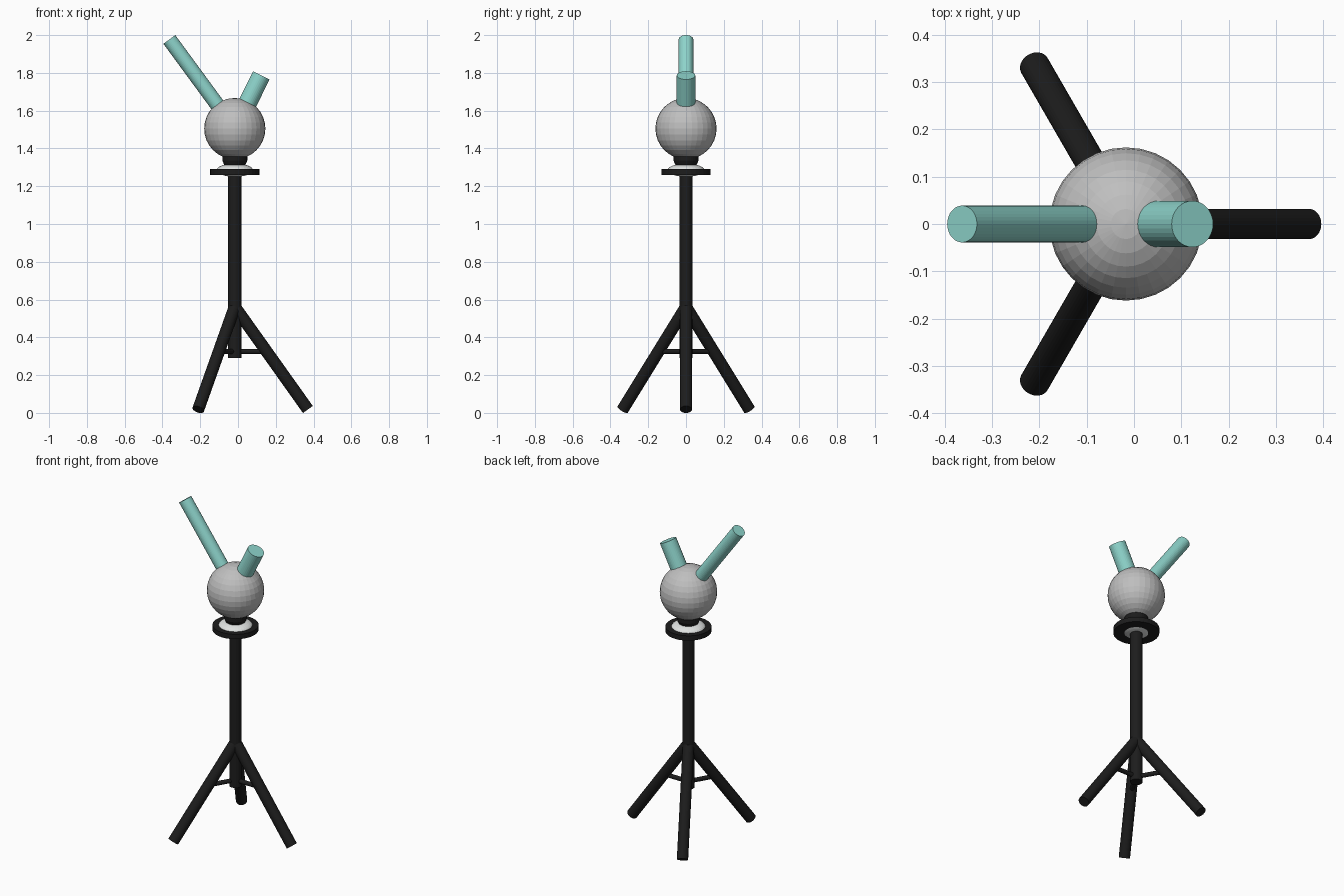
import bpy
import math
from mathutils import Vector

cube = bpy.data.objects.get("Cube")
if cube:
    bpy.data.objects.remove(cube, do_unlink=True)


def material(name, color):
    m = bpy.data.materials.new(name)
    m.use_nodes = True
    m.diffuse_color = (*color, 1)
    bsdf = next(n for n in m.node_tree.nodes if n.type == 'BSDF_PRINCIPLED')
    bsdf.inputs["Base Color"].default_value = (*color, 1)
    bsdf.inputs["Roughness"].default_value = 0.6
    return m


black = material("matte black", (0.012, 0.012, 0.012))
grey = material("ball grey", (0.52, 0.52, 0.52))
white = material("collar white", (0.75, 0.77, 0.76))
teal = material("pale teal", (0.27, 0.66, 0.60))


def finish(name, mat):
    ob = bpy.context.object
    ob.name = name
    ob.data.materials.append(mat)
    return ob


def rod(name, start, end, r1, mat, r2=None):
    """Flat-sided rod between two points, optionally tapered."""
    a, b = Vector(start), Vector(end)
    d = b - a
    bpy.ops.mesh.primitive_cone_add(
        vertices=32, radius1=r1, radius2=r1 if r2 is None else r2, depth=d.length,
        location=(a + b) / 2, rotation=d.to_track_quat('Z', 'Y').to_euler())
    return finish(name, mat)


def ball(name, center, radius, mat, squash=1):
    bpy.ops.mesh.primitive_uv_sphere_add(
        segments=32, ring_count=16, radius=radius, location=center)
    bpy.context.object.scale.z = squash
    return finish(name, mat)


AXIS = -0.017


def around(radius, angle, z):
    return (AXIS + radius * math.cos(angle), radius * math.sin(angle), z)


# Central pole and round table plate
rod("pole", (AXIS, 0, 0.29), (AXIS, 0, 1.27), 0.035, black)
rod("plate", (AXIS, 0, 1.26), (AXIS, 0, 1.29), 0.13, black)

# Three splayed legs with braces back to the pole
for i, side in enumerate(("left", "back_right", "front_right")):
    angle = i * math.tau / 3
    rod(side + "_leg", around(0, angle, 0.562), around(0.387, angle, 0.018), 0.032, black)
    rod(side + "_brace", around(0, angle, 0.325), around(0.168, angle, 0.325), 0.013, black)

# Collar, neck and ball
ball("collar", (AXIS, 0, 1.285), 0.097, white, 0.36)
rod("neck", (AXIS, 0, 1.305), (AXIS, 0, 1.335), 0.052, black, 0.066)
rod("neck_cup", (AXIS, 0, 1.335), (AXIS, 0, 1.362), 0.066, black)
center = Vector((AXIS, 0, 1.505))
ball("ball", center, 0.162, grey)

# Two tubes pointing out of the ball
for name, tip, radius in (("long_tube", (-0.3635, 0, 1.977), 0.039),
                          ("short_tube", (0.1235, 0, 1.787), 0.049)):
    rod(name, center.lerp(Vector(tip), 0.2), tip, radius, teal)
